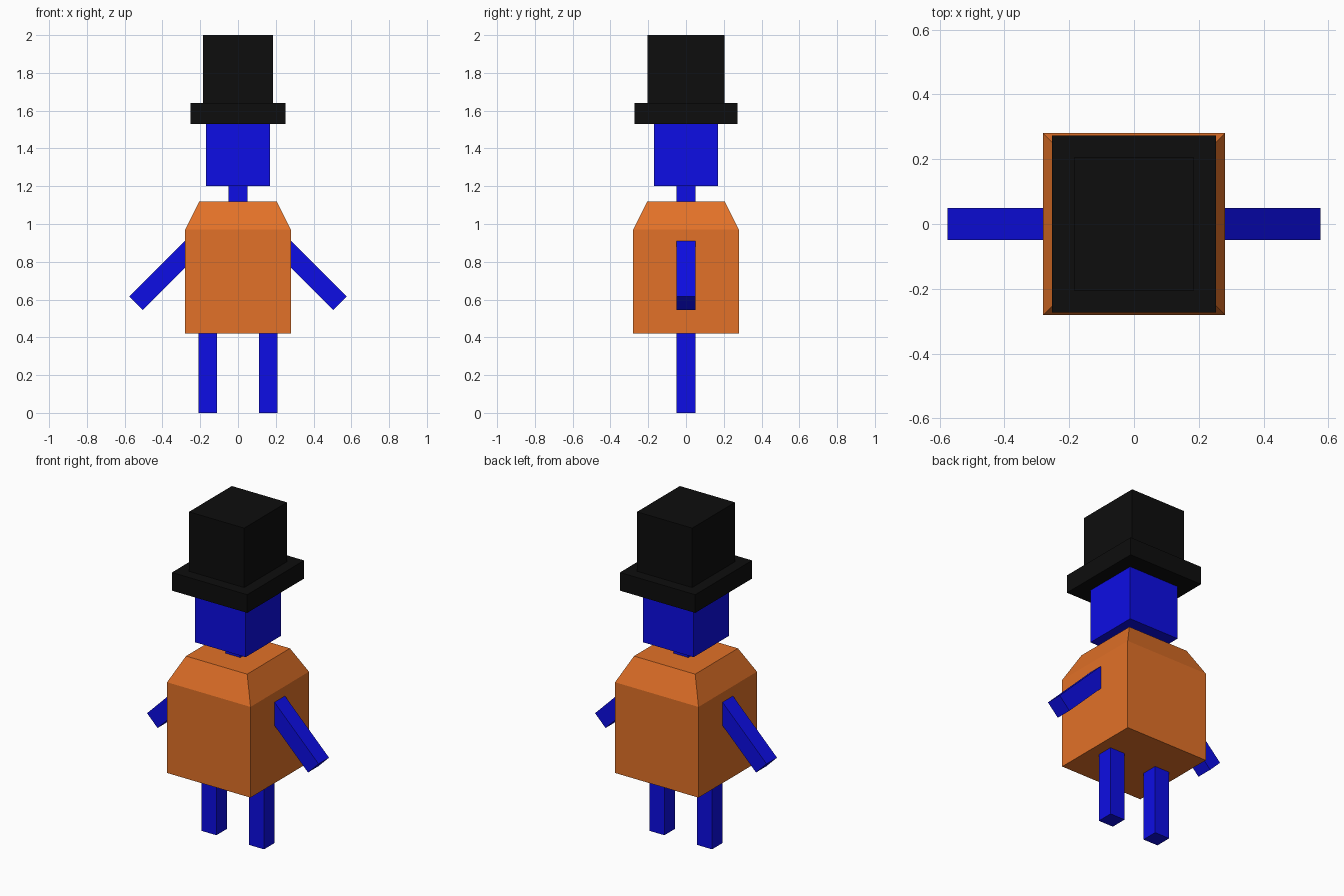
import bpy, bmesh, math
from mathutils import Matrix

if "Cube" in bpy.data.objects:
    bpy.data.objects.remove(bpy.data.objects["Cube"])


def material(name, rgb):
    m = bpy.data.materials.new(name)
    m.diffuse_color = (*rgb, 1)
    m.use_nodes = True
    m.node_tree.nodes["Principled BSDF"].inputs["Base Color"].default_value = m.diffuse_color
    return m


BLUE = material("blue", (0.004, 0.004, 0.78))
ORANGE = material("orange", (0.76, 0.165, 0.021))
BLACK = material("black", (0.004, 0.004, 0.004))


def add_object(name, bm, mat):
    mesh = bpy.data.meshes.new(name)
    bm.to_mesh(mesh)
    bm.free()
    mesh.materials.append(mat)
    obj = bpy.data.objects.new(name, mesh)
    bpy.context.collection.objects.link(obj)
    return obj


def box(name, size, center, mat, tilt=0):
    bm = bmesh.new()
    bmesh.ops.create_cube(bm, size=1, matrix=Matrix.Translation(center)
                          @ Matrix.Rotation(tilt, 4, 'Y') @ Matrix.Diagonal((*size, 1)))
    return add_object(name, bm, mat)


# Torso: a block whose top is extruded into sloped shoulders
bm = bmesh.new()
bmesh.ops.create_cube(bm, size=1, matrix=Matrix.Translation((0, 0, 0.695))
                      @ Matrix.Diagonal((0.56, 0.56, 0.55, 1)))
top = [f for f in bm.faces if f.normal.z > 0.9]
cap = bmesh.ops.extrude_discrete_faces(bm, faces=top)["faces"][0]
for v in cap.verts:
    v.co.x *= 0.205 / 0.28
    v.co.y *= 0.205 / 0.28
    v.co.z = 1.12
add_object("torso", bm, ORANGE)

# Neck and head
box("neck", (0.1, 0.1, 0.12), (0, 0, 1.16), BLUE)
box("head", (0.34, 0.34, 0.33), (0, 0, 1.365), BLUE)

# Top hat
box("hat_brim", (0.505, 0.545, 0.11), (0, 0, 1.585), BLACK)
box("hat_crown", (0.37, 0.41, 0.36), (0, 0, 1.82), BLACK)

# Legs and angled arms on both sides
for side, s in (("right", 1), ("left", -1)):
    box(side + "_leg", (0.1, 0.1, 0.44), (s * 0.16, 0, 0.22), BLUE)
    length = 0.46
    d = length / 2 * math.sqrt(0.5)
    box(side + "_arm", (length, 0.1, 0.1), (s * (0.54 - d), 0, 0.58 + d), BLUE,
        s * math.radians(45))
